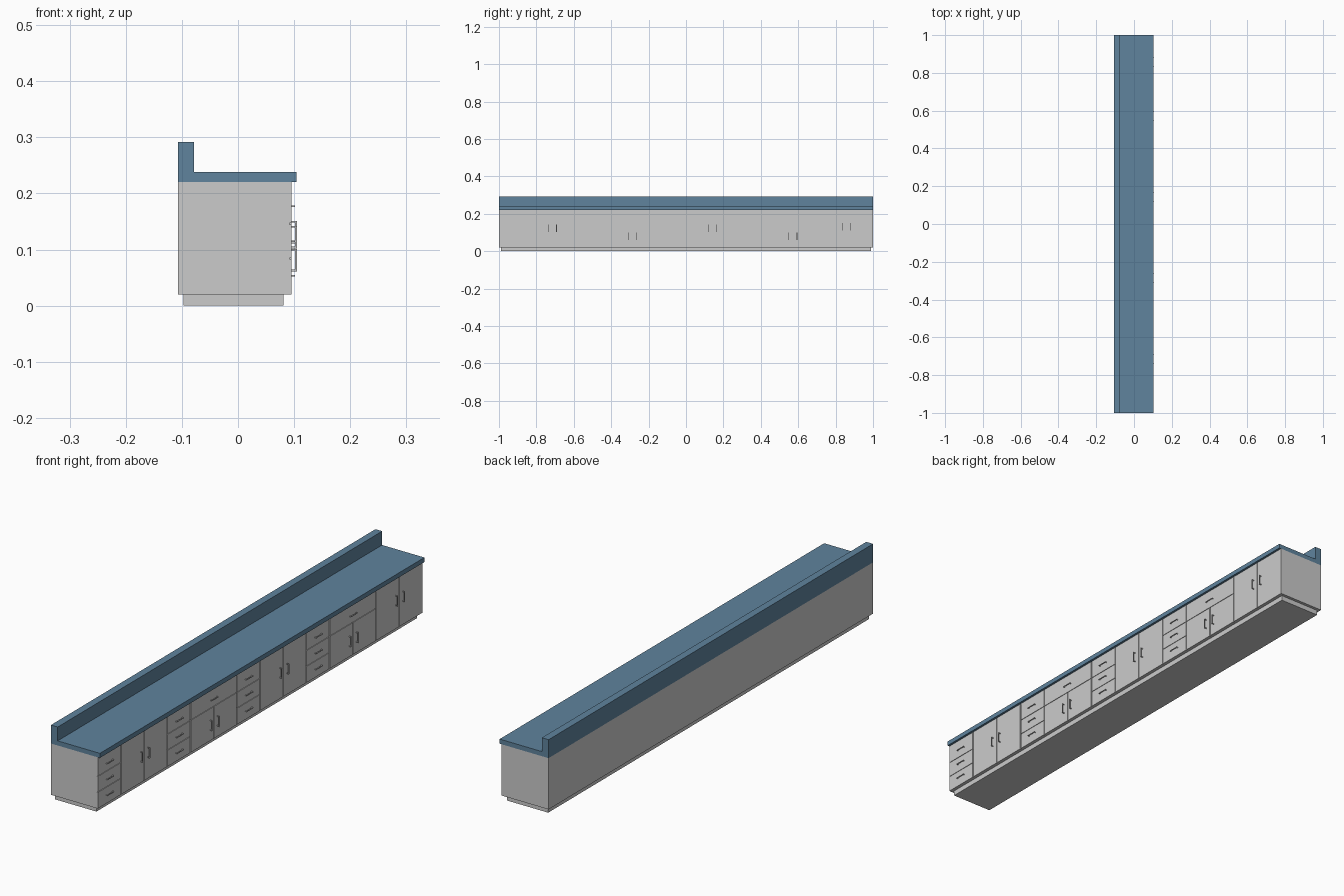
import bpy, bmesh
from mathutils import Vector

if "Cube" in bpy.data.objects:
    bpy.data.objects.remove(bpy.data.objects["Cube"])

blue = bpy.data.materials.new("worktop_blue")
blue.diffuse_color = (0.115, 0.23, 0.34, 1)
blue.use_nodes = True
blue.node_tree.nodes["Principled BSDF"].inputs["Base Color"].default_value = blue.diffuse_color


def boxes(name, spans):
    """One object made of axis-aligned boxes ((x0, x1), (y0, y1), (z0, z1))."""
    bm = bmesh.new()
    for span in spans:
        verts = bmesh.ops.create_cube(bm, size=1)["verts"]
        for v in verts:
            v.co = Vector([(a + b) / 2 + c * (b - a) for c, (a, b) in zip(v.co, span)])
    mesh = bpy.data.meshes.new(name)
    bm.to_mesh(mesh)
    bm.free()
    obj = bpy.data.objects.new(name, mesh)
    bpy.context.collection.objects.link(obj)
    return obj


CARCASS, FACE = 0.0915, 0.095      # x of the carcass front and of the panel faces
COL = 2 / 14                       # width of one cabinet column
SPLITS = (0.02, 0.084, 0.146, 0.22)
GAP = 0.002


def panel(name, c0, c1, z0, z1):
    # Panels stay flush with the ends of the run and leave grooves elsewhere
    y0 = -1 if c0 == 0 else -1 + c0 * COL + GAP
    y1 = 1 if c1 == 14 else -1 + c1 * COL - GAP
    z0 += GAP / 2 if z0 > 0.03 else 0
    z1 -= GAP / 2 if z1 < 0.21 else 0
    boxes(name, [((CARCASS, FACE), (y0, y1), (z0, z1))])


def handle(name, y, z, vertical):
    # Thin bar on two posts
    h, t = 0.02, 0.0015
    out = 0.105 if vertical else 0.102

    def part(x0, x1, a, b):
        along, across = (a, b), (-t, t)
        dy, dz = (across, along) if vertical else (along, across)
        return ((x0, x1), (y + dy[0], y + dy[1]), (z + dz[0], z + dz[1]))

    boxes(name, [part(out - 2 * t, out, -h, h),
                 part(FACE, out - 2 * t, -h, -h + 2 * t),
                 part(FACE, out - 2 * t, h - 2 * t, h)])


def drawer(name, c0, c1, z0, z1, hz):
    panel(name, c0, c1, z0, z1)
    handle(name + "_handle", -1 + (c0 + c1) / 2 * COL, hz, False)


def drawer_stack(c):
    for i, hz in enumerate((0.053, 0.115, 0.177)):
        drawer(f"drawer_{c}_{i}", c, c + 1, SPLITS[i], SPLITS[i + 1], hz)


def door_pair(c, top, hz):
    for i, side in enumerate((-1, 1)):
        panel(f"door_{c + i}", c + i, c + i + 1, SPLITS[0], top)
        handle(f"door_{c + i}_handle", -1 + (c + 1) * COL + side * 0.022, hz, True)


# Plinth and carcass
boxes("plinth", [((-0.097, 0.081), (-0.988, 0.988), (0, 0.02))])
boxes("carcass", [((-0.107, CARCASS), (-1, 1), (0.02, 0.22))])

# Worktop with upstand, an L profile swept along the run
profile = [(-0.107, 0.22), (0.104, 0.22), (0.104, 0.238),
           (-0.078, 0.238), (-0.078, 0.292), (-0.107, 0.292)]
bm = bmesh.new()
face = bm.faces.new([bm.verts.new((x, -1, z)) for x, z in profile])
ext = bmesh.ops.extrude_face_region(bm, geom=[face], use_keep_orig=True)["geom"]
bmesh.ops.translate(bm, vec=(0, 2, 0),
                    verts=[g for g in ext if isinstance(g, bmesh.types.BMVert)])
bmesh.ops.recalc_face_normals(bm, faces=bm.faces)
mesh = bpy.data.meshes.new("worktop")
bm.to_mesh(mesh)
bm.free()
mesh.materials.append(blue)
bpy.context.collection.objects.link(bpy.data.objects.new("worktop", mesh))

# Drawer columns
for c in (0, 3, 6, 9):
    drawer_stack(c)

# Full-height door pairs
for c, hz in ((1, 0.122), (7, 0.122), (12, 0.131)):
    door_pair(c, SPLITS[3], hz)

# Wide drawers over short door pairs
for c in (4, 10):
    drawer(f"wide_drawer_{c}", c, c + 2, SPLITS[2], SPLITS[3], 0.177)
    door_pair(c, SPLITS[2], 0.081)
